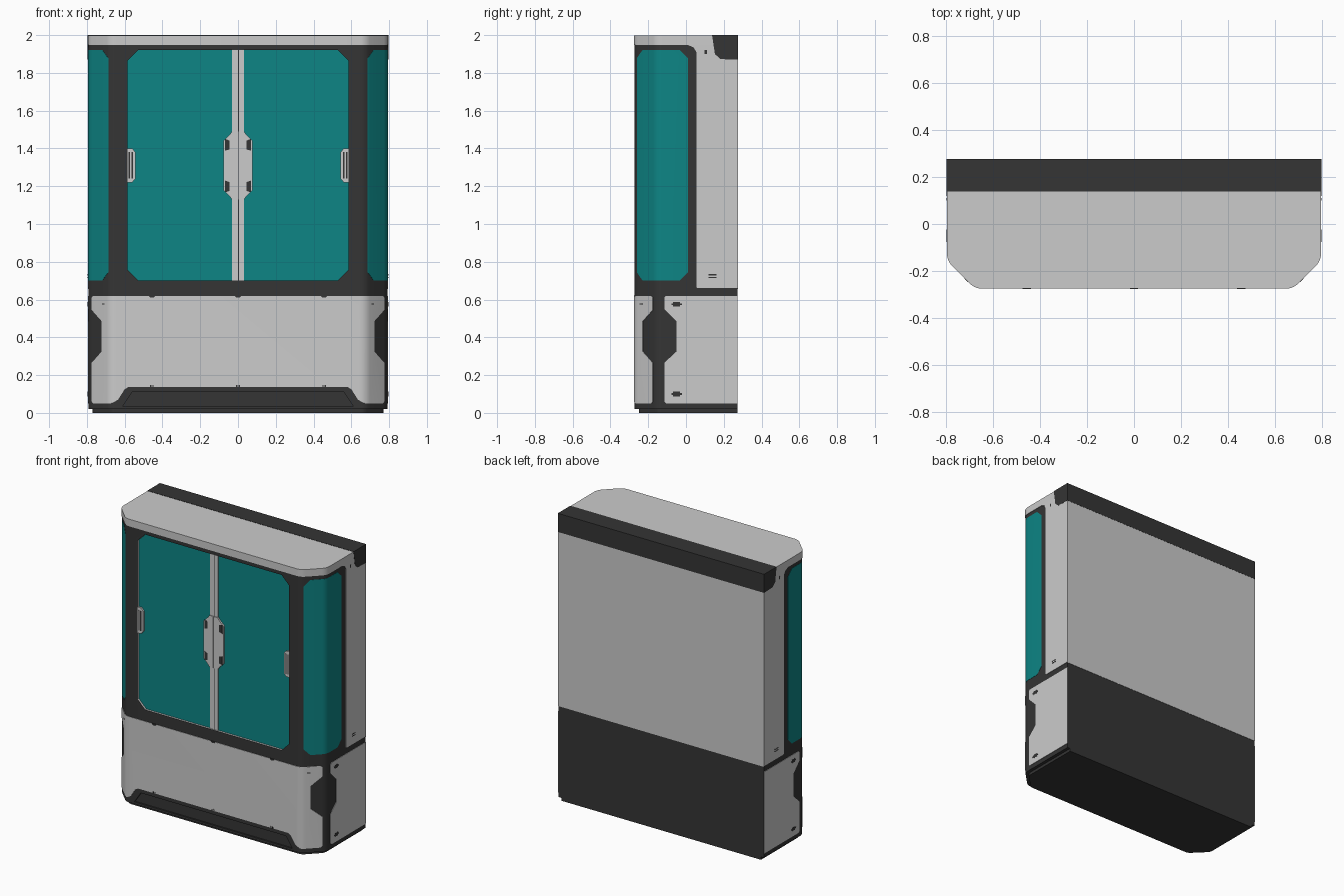
import bpy, bmesh, math
from mathutils import Vector

if "Cube" in bpy.data.objects:
    bpy.data.objects.remove(bpy.data.objects["Cube"])


def material(name, rgb):
    m = bpy.data.materials.new(name)
    m.diffuse_color = (*rgb, 1)
    m.use_nodes = True
    m.node_tree.nodes["Principled BSDF"].inputs["Base Color"].default_value = m.diffuse_color
    return m


LIGHT = material("light_grey", (0.60, 0.60, 0.60))
DARK = material("charcoal", (0.035, 0.035, 0.035))
TEAL = material("teal_glass", (0.004, 0.235, 0.235))

# Footprint of the right half: (arc centre, angle, radius) from front middle to back
R, D, HW, FRONT, BACK = 0.072, 0.030, 0.792, -0.272, 0.273
C1 = Vector((0.675 - D, FRONT + R))
C2 = Vector((HW - R, -0.155 + D))
PATH = [(Vector((0, FRONT + R)), -90)]
PATH += [(C1, -90 + 9 * i) for i in range(6)]
PATH += [(C2, -45 + 9 * i) for i in range(6)]
PATH += [(Vector((HW - R, BACK)), 0)]


def path_point(i, off):
    c, a = PATH[i]
    a = math.radians(a)
    return c + (R + off) * Vector((math.cos(a), math.sin(a)))


LENGTHS = [0.0]
for i in range(1, len(PATH)):
    LENGTHS.append(LENGTHS[-1] + (path_point(i, 0) - path_point(i - 1, 0)).length)


def wrap(s, off):
    """Point at distance s round the footprint from the front middle."""
    a = min(abs(s), LENGTHS[-1])
    i = next(k for k in range(1, len(PATH)) if a <= LENGTHS[k] + 1e-9)
    t = (a - LENGTHS[i - 1]) / (LENGTHS[i] - LENGTHS[i - 1])
    p = path_point(i - 1, off).lerp(path_point(i, off), t)
    return (-p.x if s < 0 else p.x), p.y


def side(y):
    """Distance s for a position y on the straight side."""
    return LENGTHS[-1] - (BACK - y)


def finish(name, bm, mat):
    bmesh.ops.recalc_face_normals(bm, faces=bm.faces)
    me = bpy.data.meshes.new(name)
    bm.to_mesh(me)
    bm.free()
    me.materials.append(mat)
    ob = bpy.data.objects.new(name, me)
    bpy.context.collection.objects.link(ob)
    return ob


def smooth(ob):
    bpy.ops.object.select_all(action='DESELECT')
    ob.select_set(True)
    bpy.context.view_layer.objects.active = ob
    bpy.ops.object.shade_smooth_by_angle(angle=math.radians(25))


def prism(name, pts, vec, mat):
    bm = bmesh.new()
    f = bm.faces.new([bm.verts.new(p) for p in pts])
    ex = bmesh.ops.extrude_face_region(bm, geom=[f])
    bmesh.ops.translate(bm, vec=vec, verts=[v for v in ex["geom"] if isinstance(v, bmesh.types.BMVert)])
    return finish(name, bm, mat)


def plate(name, poly, mat, t=0.003):
    """Thin panel drawn in (s, z) and wrapped round the footprint."""
    bm = bmesh.new()
    bm.faces.new([bm.verts.new((s, 0, z)) for s, z in poly])
    for cut in LENGTHS[1:-1]:
        for s in (cut, -cut):
            bmesh.ops.bisect_plane(bm, geom=bm.verts[:] + bm.edges[:] + bm.faces[:],
                                   plane_co=(s, 0, 0), plane_no=(1, 0, 0), dist=1e-6)
    ex = bmesh.ops.extrude_face_region(bm, geom=bm.faces[:])
    bmesh.ops.translate(bm, vec=(0, t, 0), verts=[v for v in ex["geom"] if isinstance(v, bmesh.types.BMVert)])
    for v in bm.verts:
        x, y = wrap(v.co.x, v.co.y)
        v.co = (x, y, v.co.z)
    ob = finish(name, bm, mat)
    smooth(ob)
    return ob


def pair(name, poly, mat, t=0.003):
    plate("right_" + name, poly, mat, t)
    plate("left_" + name, [(-s, z) for s, z in poly], mat, t)


def rect(s, z, w, h):
    return [(s - w / 2, z - h / 2), (s + w / 2, z - h / 2), (s + w / 2, z + h / 2), (s - w / 2, z + h / 2)]


def octagon(a, b, z0, z1, c):
    return [(a + c, z0), (b - c, z0), (b, z0 + c), (b, z1 - c), (b - c, z1), (a + c, z1), (a, z1 - c), (a, z0 + c)]


def front(name, poly, y0, y1, mat):
    return prism(name, [(x, y0, z) for x, z in poly], (0, y1 - y0, 0), mat)


def footprint(off, z):
    half = [path_point(i, off) for i in range(1, len(PATH))]
    return [(p.x, p.y, z) for p in half] + [(-p.x, p.y, z) for p in reversed(half)]


# Main body with a door recess and a kick recess cut in the front
body = prism("cabinet_body", footprint(0, 0.02), (0, 0, 1.94), DARK)
FLOOR = FRONT + 0.014
cutters = [front("door_cutter", octagon(-0.585, 0.585, 0.70, 1.922, 0.058), -0.4, FLOOR, DARK),
           front("kick_cutter", [(-0.61, 0.035), (0.61, 0.035), (0.56, 0.11), (-0.56, 0.11)], -0.4, FRONT + 0.01, DARK)]
bpy.context.view_layer.objects.active = body
for c in cutters:
    c.hide_render = True
    m = body.modifiers.new("cut", 'BOOLEAN')
    m.object = c
    m.operation = 'DIFFERENCE'
    m.solver = 'EXACT'
    bpy.ops.object.modifier_apply(modifier=m.name)
    bpy.data.objects.remove(c)
# Glass on the door recess floor, light grey on its walls
body.data.materials.clear()
for m in (DARK, LIGHT, TEAL):
    body.data.materials.append(m)
for p in body.data.polygons:
    c = p.center
    p.material_index = 0
    if 0.65 < c.z < 1.94 and abs(c.x) < 0.6 and FRONT + 0.002 < c.y < FLOOR + 0.002:
        p.material_index = 2 if p.normal.y < -0.9 else 1
smooth(body)

# Base, top cap, rear top strip and back panel
prism("base_plinth", footprint(-0.022, 0), (0, 0, 0.02), DARK)
smooth(prism("top_cap", footprint(0.003, 1.948), (0, 0, 0.050), LIGHT))
prism("rear_top_strip", [(-0.796, y, z) for y, z in
      [(0.138, 2.0), (0.153, 1.90), (0.182, 1.873), (0.276, 1.87), (0.276, 2.0)]], (1.592, 0, 0), DARK)
prism("back_panel", [(x, BACK, z) for x, z in [(-0.795, 0.655), (0.795, 0.655), (0.795, 1.88), (-0.795, 1.88)]],
      (0, 0.002, 0), LIGHT)

# Corner windows wrapping from the chamfer onto the sides
pair("corner_window", octagon(0.688, side(0.01), 0.70, 1.922, 0.045), TEAL, 0.0015)

# Upper side panels
E = side(BACK)
pair("upper_side_panel", [(side(0.055), 0.665), (side(0.06), 0.66), (E, 0.66), (E, 1.95), (side(0.005), 1.95),
                          (side(0.04), 1.935), (side(0.055), 1.91)], LIGHT)

# Lower front panel with an arched bottom edge and grip notches
edge = [(0.58, 0.137), (0.60, 0.125), (0.635, 0.07), (0.67, 0.05), (0.80, 0.05), (0.81, 0.06), (0.81, 0.265),
        (0.735, 0.325), (0.735, 0.485), (0.81, 0.545), (0.81, 0.61), (0.80, 0.62)]
plate("lower_front_panel", edge + [(-s, z) for s, z in reversed(edge)], LIGHT)

# Lower side panels
A, B = side(-0.115), side(-0.05)
pair("lower_side_panel", [(A + 0.01, 0.05), (E, 0.05), (E, 0.62), (A + 0.01, 0.62), (A, 0.61), (A, 0.55),
                          (B, 0.485), (B, 0.325), (A, 0.265), (A, 0.06)], LIGHT)

# Small latches, slots and hinge tabs
for z in (0.575, 0.10):
    pair("side_latch", rect(side(-0.05), z, 0.035, 0.024), DARK, 0.004)
    pair("side_latch_bar", rect(side(-0.05), z, 0.055, 0.01), DARK, 0.004)
pair("corner_slot", rect(0.722, 0.577, 0.02, 0.006), DARK, 0.004)
for z in (0.717, 0.731):
    pair("side_vent", rect(side(0.14), z, 0.042, 0.006), DARK, 0.004)
pair("side_pin", rect(side(0.105), 1.91, 0.012, 0.02), DARK, 0.004)
for x in (-0.455, 0, 0.455):
    plate("panel_top_tab", [(x - 0.01, 0.61), (x + 0.01, 0.61), (x + 0.018, 0.621), (x - 0.018, 0.621)], DARK, 0.004)
    for dx in (-0.009, 0, 0.009):
        plate("panel_bottom_mark", rect(x + dx, 0.142, 0.005, 0.012), DARK, 0.004)

# Door centre stiles, handles and grips
front("door_stile", rect(0, 1.311, 0.064, 1.222), FLOOR, FLOOR - 0.007, LIGHT)
for sx, label in ((1, "right"), (-1, "left")):
    handle = [(0.002, 1.13), (0.033, 1.13), (0.042, 1.145), (0.078, 1.18), (0.078, 1.44), (0.042, 1.475),
              (0.033, 1.49), (0.002, 1.49)]
    front(label + "_door_handle", [(sx * x, z) for x, z in handle], FLOOR, FLOOR - 0.012, LIGHT)
    for z in (1.42, 1.20):
        slot = [(0.045, z - 0.025), (0.068, z - 0.032), (0.068, z + 0.03), (0.045, z + 0.022)]
        front(label + "_handle_slot", [(sx * x, z) for x, z in slot], FLOOR, FLOOR - 0.013, DARK)
    grip = [(0.585, 1.22), (0.56, 1.22), (0.543, 1.24), (0.543, 1.38), (0.56, 1.40), (0.585, 1.40)]
    front(label + "_side_grip", [(sx * x, z) for x, z in grip], FLOOR, FLOOR - 0.012, LIGHT)
    for x in (0.561, 0.575):
        front(label + "_grip_slot", rect(sx * x, 1.31, 0.008, 0.14), FLOOR, FLOOR - 0.013, DARK)
front("door_gap", rect(0.003, 1.311, 0.005, 1.222), FLOOR, FLOOR - 0.0085, DARK)
